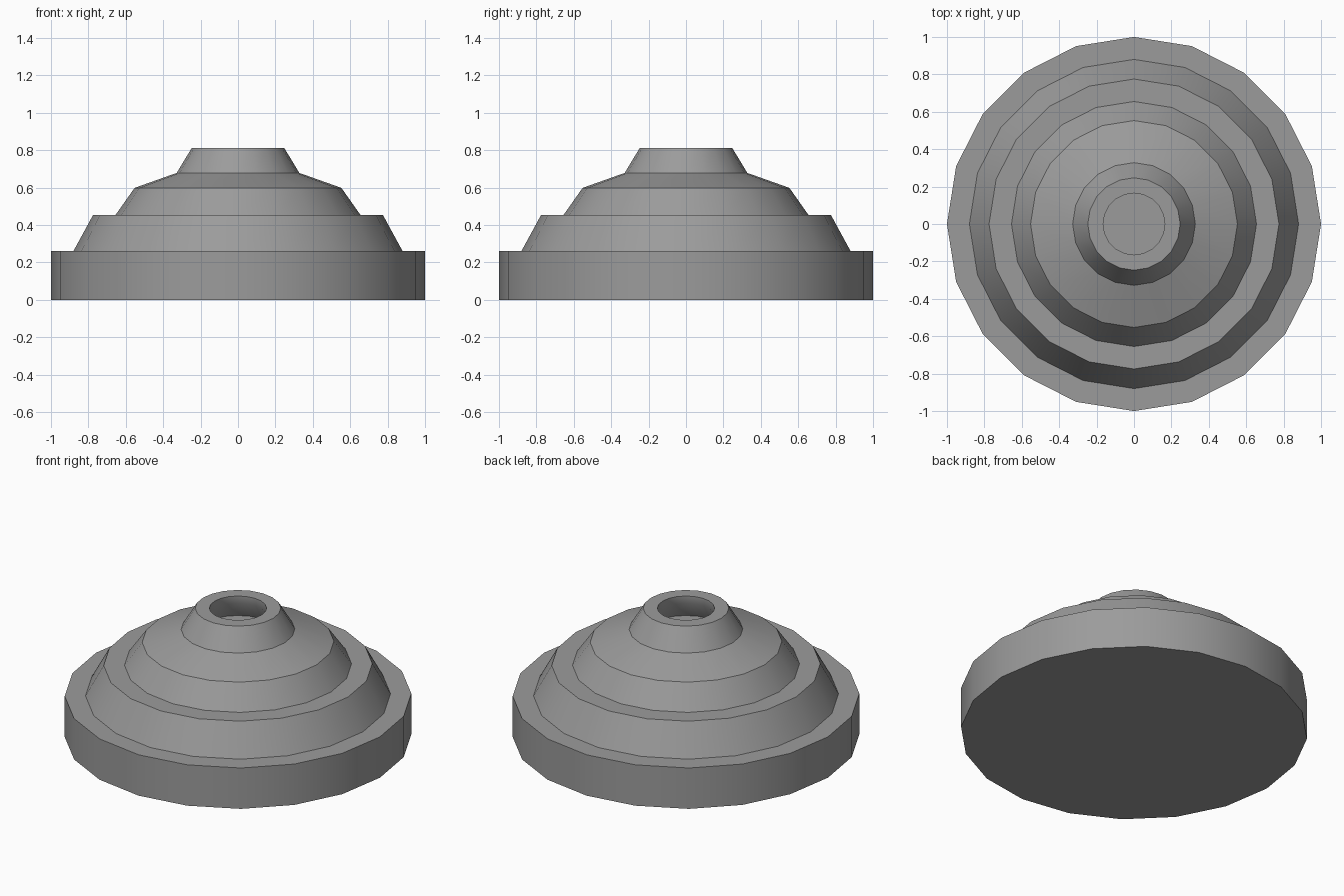
import bpy, bmesh, math

if "Cube" in bpy.data.objects:
    bpy.data.objects.remove(bpy.data.objects["Cube"])

SIDES = 20
# Outline (radius, height) from the bottom rim up and down into the top socket,
# which widens below its lip
PROFILE = [(1.0, 0.0), (1.0, 0.26), (0.88, 0.26), (0.775, 0.453), (0.655, 0.453),
           (0.553, 0.598), (0.328, 0.678), (0.247, 0.812), (0.165, 0.812),
           (0.165, 0.765), (0.225, 0.66)]


def lathe(name, profile, sides):
    """Spin an outline around z and cap both ends."""
    bm = bmesh.new()
    rings = [[bm.verts.new((r * math.cos(2 * math.pi * i / sides),
                            r * math.sin(2 * math.pi * i / sides), z))
              for i in range(sides)] for r, z in profile]
    for low, high in zip(rings, rings[1:]):
        for i in range(sides):
            j = (i + 1) % sides
            bm.faces.new((low[i], low[j], high[j], high[i]))
    bm.faces.new(rings[0][::-1])
    bm.faces.new(rings[-1])
    bmesh.ops.recalc_face_normals(bm, faces=bm.faces)
    mesh = bpy.data.meshes.new(name)
    bm.to_mesh(mesh)
    bm.free()
    obj = bpy.data.objects.new(name, mesh)
    bpy.context.collection.objects.link(obj)
    return obj


# Stepped dome base with a round socket in the top
base = lathe("stepped_base", PROFILE, SIDES)
bpy.context.view_layer.objects.active = base
base.select_set(True)
bpy.ops.object.shade_smooth_by_angle(angle=math.radians(30))

# Dark grey finish
finish = bpy.data.materials.new("dark_grey")
finish.diffuse_color = (0.33, 0.33, 0.33, 1.0)
finish.use_nodes = True
finish.node_tree.nodes["Principled BSDF"].inputs["Base Color"].default_value = finish.diffuse_color
base.data.materials.append(finish)
